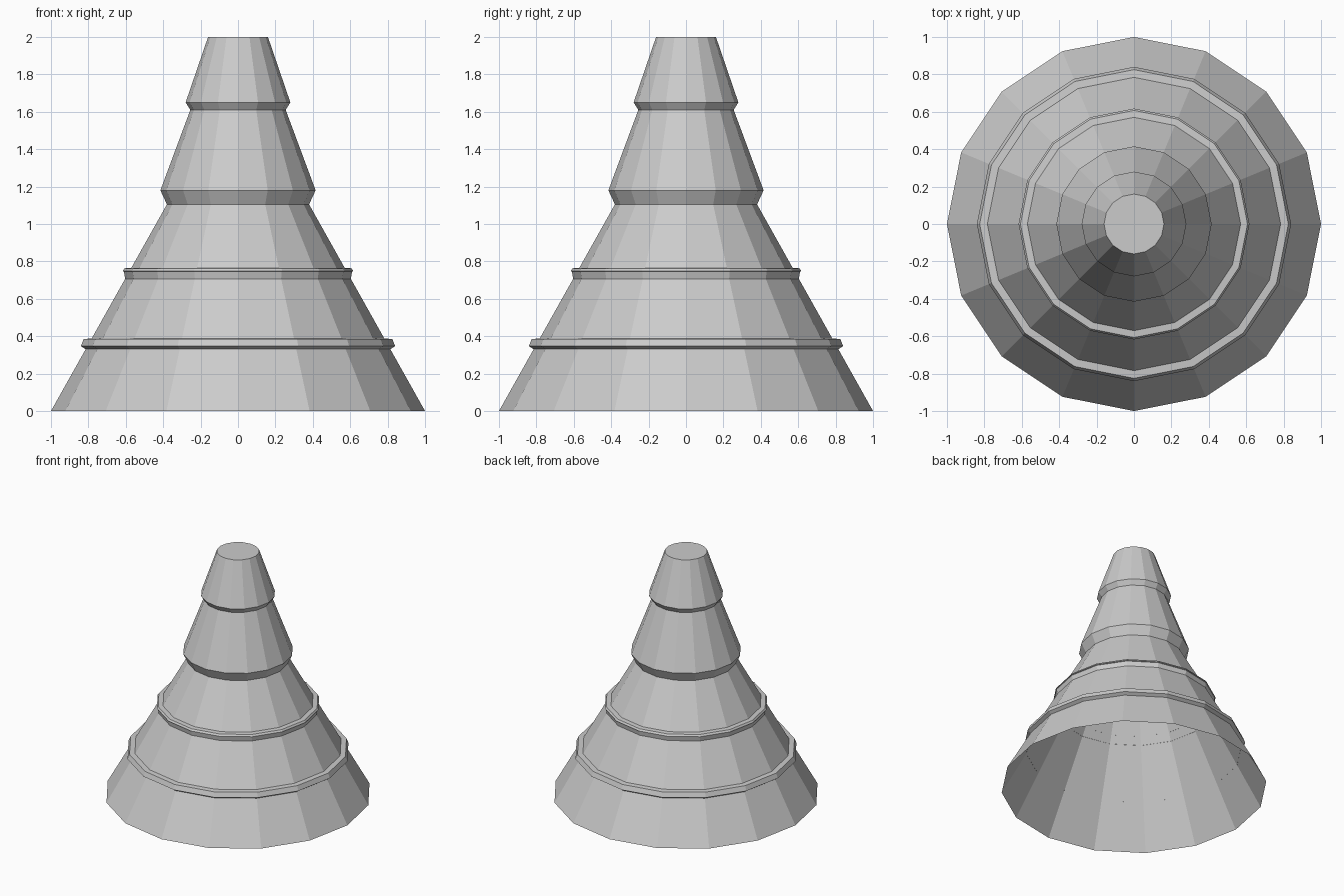
import bpy, bmesh
from math import cos, sin, tau

if "Cube" in bpy.data.objects:
    bpy.data.objects.remove(bpy.data.objects["Cube"])

SIDES = 16


def lathe(name, profile, cap_top=False):
    """Revolve (radius, height) points into a flat-faced 16-sided shell."""
    bm = bmesh.new()
    rings = [[bm.verts.new((r * cos(tau * i / SIDES), r * sin(tau * i / SIDES), z))
              for i in range(SIDES)] for r, z in profile]
    for low, high in zip(rings, rings[1:]):
        for i in range(SIDES):
            j = (i + 1) % SIDES
            bm.faces.new((low[i], low[j], high[j], high[i]))
    if cap_top:
        bm.faces.new(rings[-1])
    mesh = bpy.data.meshes.new(name)
    bm.to_mesh(mesh)
    bm.free()
    obj = bpy.data.objects.new(name, mesh)
    bpy.context.collection.objects.link(obj)
    return obj


# Hollow stepped cone, open underneath, with two overhanging upper tiers
lathe("cone_body", [(1.0, 0), (0.38, 1.105), (0.415, 1.18),
                    (0.255, 1.61), (0.28, 1.65), (0.16, 2.0)], cap_top=True)

# Raised bands around the lower cone
lathe("lower_band", [(0.814, 0.33), (0.84, 0.347), (0.825, 0.385), (0.784, 0.388)])
lathe("middle_band", [(0.603, 0.706), (0.61, 0.745), (0.617, 0.748),
                      (0.607, 0.763), (0.57, 0.766)])
